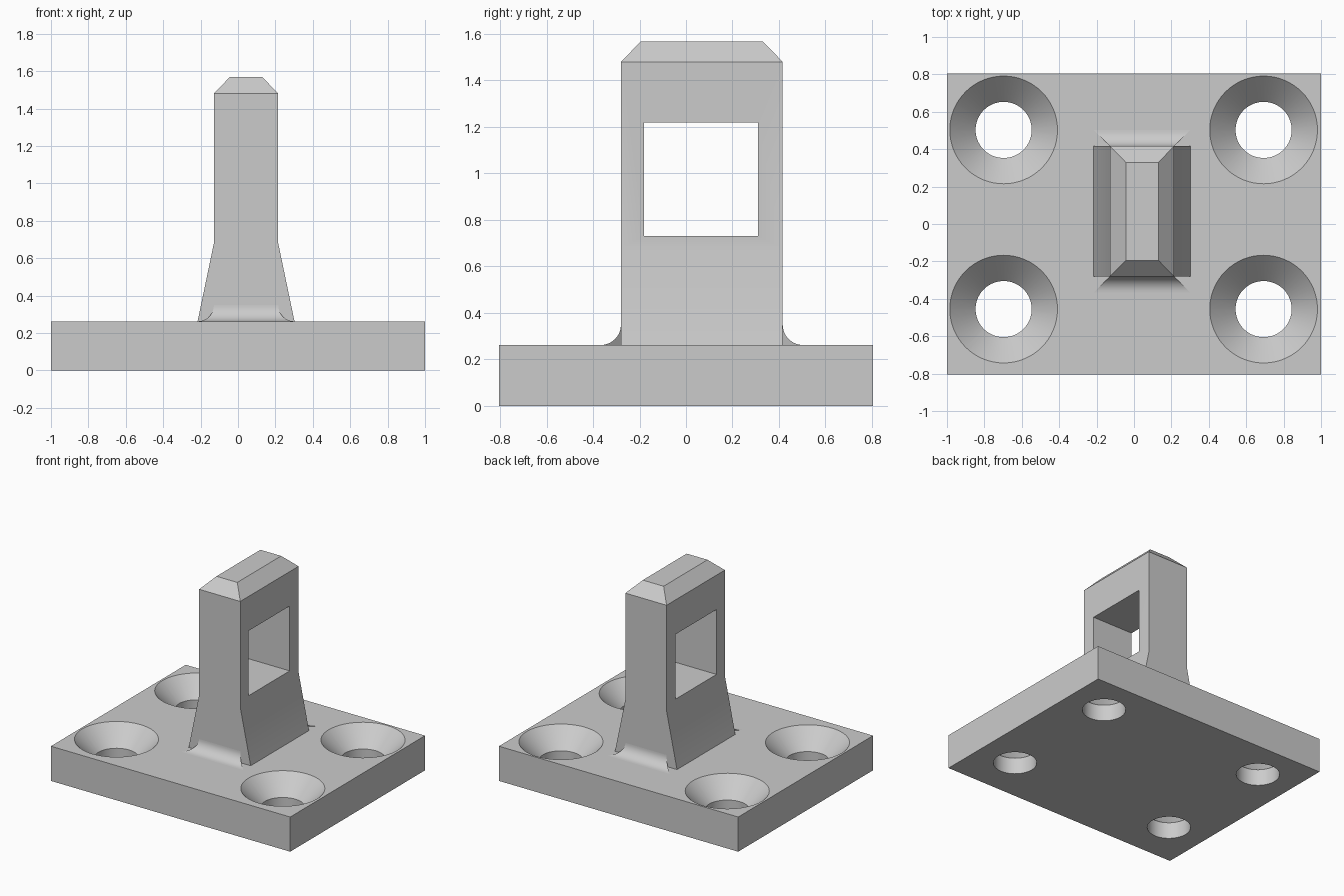
import bpy, bmesh, math

cube = bpy.data.objects.get("Cube")
if cube:
    bpy.data.objects.remove(cube, do_unlink=True)

grey = bpy.data.materials.new("plain grey")
grey.use_nodes = True
GREY = (0.6, 0.6, 0.6, 1)
grey.diffuse_color = GREY
grey.node_tree.nodes["Principled BSDF"].inputs["Base Color"].default_value = GREY

PLATE_TOP = 0.262
CX, CY = 0.043, 0.068          # post centre
POST_X, POST_Y = 0.172, 0.348  # post half sizes


def finish(name, bm):
    bmesh.ops.recalc_face_normals(bm, faces=bm.faces)
    mesh = bpy.data.meshes.new(name)
    bm.to_mesh(mesh)
    bm.free()
    mesh.materials.append(grey)
    obj = bpy.data.objects.new(name, mesh)
    bpy.context.collection.objects.link(obj)
    return obj


def loft(name, rings):
    """Skin a closed solid through a list of equal-length point rings."""
    bm = bmesh.new()
    rows = [[bm.verts.new(p) for p in ring] for ring in rings]
    for a, b in zip(rows, rows[1:]):
        for i in range(len(a)):
            j = (i + 1) % len(a)
            bm.faces.new((a[i], a[j], b[j], b[i]))
    bm.faces.new(rows[0][::-1])
    bm.faces.new(rows[-1])
    return finish(name, bm)


def rect(cx, cy, z, hx, hy):
    return [(cx + sx * hx, cy + sy * hy, z)
            for sx, sy in ((-1, -1), (1, -1), (1, 1), (-1, 1))]


def circle(cx, cy, z, r, n=64):
    return [(cx + r * math.cos(math.tau * i / n),
             cy + r * math.sin(math.tau * i / n), z) for i in range(n)]


def activate(obj):
    bpy.ops.object.select_all(action='DESELECT')
    obj.select_set(True)
    bpy.context.view_layer.objects.active = obj


def cut(obj, cutter):
    activate(obj)
    mod = obj.modifiers.new("cut", 'BOOLEAN')
    mod.operation = 'DIFFERENCE'
    mod.solver = 'EXACT'
    mod.object = cutter
    bpy.ops.object.modifier_apply(modifier=mod.name)
    bpy.data.objects.remove(cutter, do_unlink=True)


def smooth(obj):
    activate(obj)
    bpy.ops.object.shade_smooth_by_angle(angle=math.radians(30))


# Base plate with four countersunk screw holes
plate = loft("base_plate", [rect(0, 0, z, 1, 0.805) for z in (0, PLATE_TOP)])
HOLE_R, SINK_R = 0.15, 0.288
sink_z = PLATE_TOP - (SINK_R - HOLE_R)
for x in (-0.697, 0.693):
    for y in (-0.455, 0.503):
        profile = ((-0.1, HOLE_R), (sink_z, HOLE_R),
                   (PLATE_TOP + 0.05, SINK_R + 0.05))
        cut(plate, loft("hole_cutter", [circle(x, y, z, r) for z, r in profile]))
smooth(plate)

# Upright post: flared foot, straight shaft, chamfered top
post = loft("post", [rect(CX, CY, z, hx, hy) for z, hx, hy in (
    (PLATE_TOP, 0.259, POST_Y),
    (0.68, POST_X, POST_Y),
    (1.48, POST_X, POST_Y),
    (1.568, 0.087, 0.262))])

# Square window through the post
cut(post, loft("window_cutter",
               [rect(CX, 0.065, z, 0.5, 0.245) for z in (0.73, 1.22)]))
smooth(post)

# Mitred concave fillets where the post's front and back meet the plate
R, STEPS = 0.087, 12
curve = [(R - R * math.sin(t), R - R * math.cos(t))
         for t in (math.pi / 2 * i / STEPS for i in range(STEPS + 1))]
for name, side in (("front_fillet", -1), ("back_fillet", 1)):
    ends = [[(CX + sx * (POST_X + d), CY + side * (POST_Y + d), PLATE_TOP + h)
             for d, h in curve + [(0, 0)]] for sx in (-1, 1)]
    smooth(loft(name, ends))
